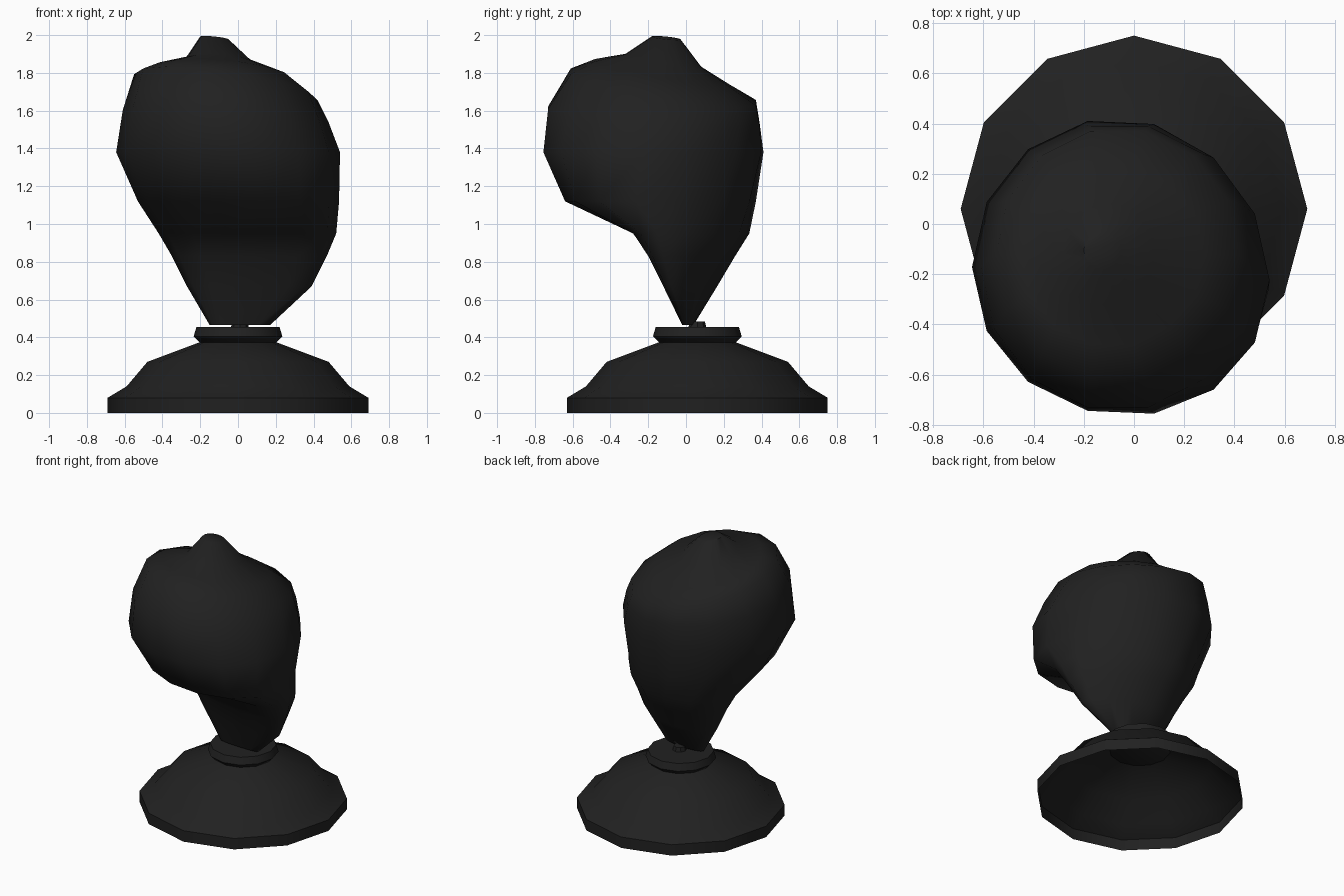
import bpy, bmesh, math

if "Cube" in bpy.data.objects:
    bpy.data.objects.remove(bpy.data.objects["Cube"])

mat = bpy.data.materials.new("matte_charcoal")
mat.diffuse_color = (0.015, 0.015, 0.015, 1)
mat.use_nodes = True
mat.node_tree.nodes["Principled BSDF"].inputs["Base Color"].default_value = mat.diffuse_color


def loft(name, rings, cap_bottom=True, cap_top=True, angle=30):
    """Skin a list of closed point rings into one object."""
    bm = bmesh.new()
    loops = [[bm.verts.new(p) for p in ring] for ring in rings]
    n = len(loops[0])
    for a, b in zip(loops, loops[1:]):
        for i in range(n):
            j = (i + 1) % n
            bm.faces.new((a[i], a[j], b[j], b[i]))
    if cap_bottom:
        bm.faces.new(loops[0][::-1])
    if cap_top:
        bm.faces.new(loops[-1])
    mesh = bpy.data.meshes.new(name)
    bm.to_mesh(mesh)
    bm.free()
    mesh.materials.append(mat)
    ob = bpy.data.objects.new(name, mesh)
    bpy.context.collection.objects.link(ob)
    bpy.ops.object.select_all(action='DESELECT')
    ob.select_set(True)
    bpy.context.view_layer.objects.active = ob
    bpy.ops.object.shade_smooth_by_angle(angle=math.radians(angle))
    return ob


def circle(r, z, n=12, cx=0.0, cy=0.06):
    return [(cx + r * math.cos(math.tau * i / n),
             cy + r * math.sin(math.tau * i / n), z) for i in range(n)]


def oval(z, x0, x1, y0, y1, skew=0, tilt_x=0.0, tilt_y=0.0, n=14):
    """Ring filling the x and y range; skew pulls its right side forward."""
    cx, cy = (x0 + x1) / 2, (y0 + y1) / 2
    raw = []
    for i in range(n):
        t = math.pi / 2 + math.tau * (i + 0.5) / n
        phase = -math.radians(skew) * (0.5 + 0.5 * math.cos(t))
        raw.append((math.cos(t), math.sin(t + phase)))

    def fit(v, k, lo, hi):
        vals = [p[k] for p in raw]
        return lo + (v - min(vals)) / (max(vals) - min(vals)) * (hi - lo)

    pts = [(fit(u, 0, x0, x1), fit(v, 1, y0, y1)) for u, v in raw]
    return [(x, y, z + tilt_x * (x - cx) + tilt_y * (y - cy)) for x, y in pts]


# hollow flared foot, open underneath
loft("base", [circle(r, z) for r, z in
              [(0.69, 0), (0.69, 0.08), (0.59, 0.14), (0.48, 0.27), (0.2, 0.375)]],
     cap_bottom=False, cap_top=False, angle=50)

# collar and small peg on top of the foot
loft("collar", [circle(r, z) for r, z in
                [(0.2, 0.37), (0.235, 0.405), (0.22, 0.455)]], angle=50)
loft("peg", [circle(r, z, 8, 0.01) for r, z in [(0.05, 0.44), (0.04, 0.485)]])

# head: wedge bottom, chin overhang in front, tilted crown with a small knob
head = [
    (0.465, -0.15, 0.17, -0.02, 0.04, 40),
    (0.67, -0.27, 0.39, -0.12, 0.165, 45),
    (0.83, -0.35, 0.47, -0.20, 0.26, 40),
    (0.95, -0.42, 0.52, -0.28, 0.335, 35),
    (1.12, -0.53, 0.535, -0.64, 0.37, 15),
    (1.38, -0.645, 0.54, -0.755, 0.41, 5),
    (1.57, -0.61, 0.48, -0.73, 0.39, 0, -0.06, -0.08),
    (1.725, -0.55, 0.42, -0.61, 0.37, 0, -0.14, -0.17),
    (1.80, -0.45, 0.28, -0.48, 0.23, 0, -0.08, -0.19),
    (1.865, -0.28, 0.08, -0.32, 0.08, 0, -0.05, -0.17),
    (1.985, -0.20, -0.05, -0.18, -0.03, 0, -0.1, -0.1),
]
loft("head", [oval(*r) for r in head], angle=60)
